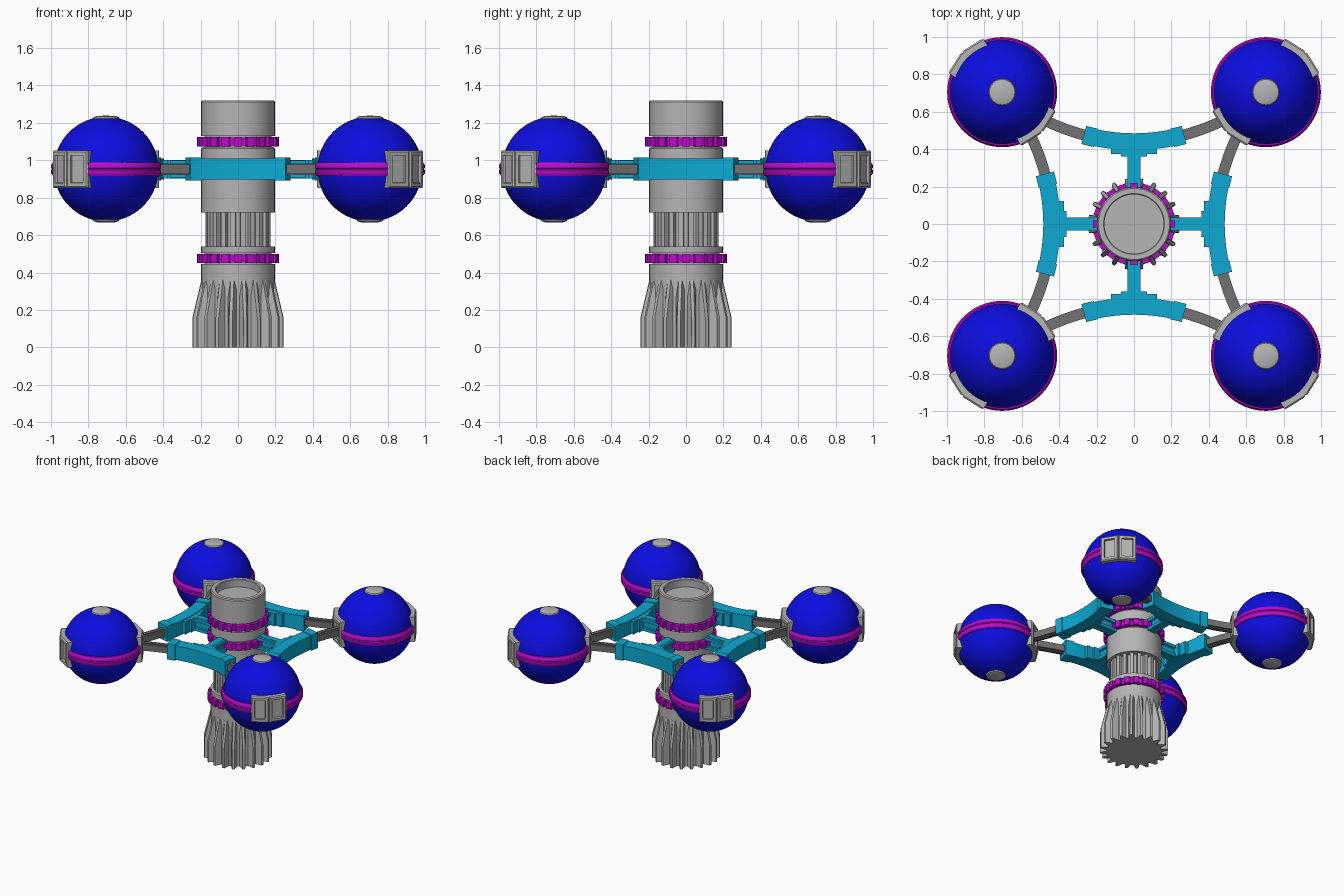
import bpy, bmesh, math
from mathutils import Matrix, Vector

cube = bpy.data.objects.get("Cube")
if cube:
    bpy.data.objects.remove(cube, do_unlink=True)


def material(name, r, g, b):
    m = bpy.data.materials.new(name)
    m.use_nodes = True
    m.diffuse_color = (r, g, b, 1)
    m.node_tree.nodes["Principled BSDF"].inputs["Base Color"].default_value = (r, g, b, 1)
    return m


GREY = material("light grey", 0.46, 0.46, 0.46)
DARK = material("dark grey", 0.17, 0.17, 0.17)
BLUE = material("blue", 0.004, 0.004, 0.75)
MAGENTA = material("magenta", 0.5, 0.003, 0.62)
TEAL = material("teal", 0.004, 0.4, 0.65)

ARM_Z = 0.953
TEETH = 20


def rot(angle):
    return Matrix.Rotation(angle, 4, 'Z')


def finish(name, bm, mat, smooth=False):
    bmesh.ops.remove_doubles(bm, verts=bm.verts, dist=1e-5)
    bmesh.ops.recalc_face_normals(bm, faces=bm.faces)
    me = bpy.data.meshes.new(name)
    bm.to_mesh(me)
    bm.free()
    me.materials.append(mat)
    ob = bpy.data.objects.new(name, me)
    bpy.context.collection.objects.link(ob)
    if smooth:
        bpy.ops.object.select_all(action='DESELECT')
        ob.select_set(True)
        bpy.context.view_layer.objects.active = ob
        bpy.ops.object.shade_smooth_by_angle(angle=math.radians(35))
    return ob


def loft(bm, rings, closed=False):
    """Skin a list of equal rings of points, capping the ends."""
    vs = [[bm.verts.new(p) for p in ring] for ring in rings]
    n = len(vs[0])
    pairs = list(zip(vs, vs[1:])) + ([(vs[-1], vs[0])] if closed else [])
    for a, b in pairs:
        for i in range(n):
            j = (i + 1) % n
            bm.faces.new((a[i], a[j], b[j], b[i]))
    if not closed:
        bm.faces.new(vs[0])
        bm.faces.new(vs[-1])


def lathe(name, profile, mat, centre=(0, 0, 0), segs=48):
    bm = bmesh.new()
    vs = [bm.verts.new((r, 0, z)) for r, z in profile]
    edges = [bm.edges.new(p) for p in zip(vs, vs[1:])]
    bmesh.ops.spin(bm, geom=vs + edges, cent=(0, 0, 0), axis=(0, 0, 1),
                   angle=math.tau, steps=segs, use_merge=False)
    bmesh.ops.translate(bm, verts=bm.verts, vec=centre)
    return finish(name, bm, mat, True)


def add_box(bm, lo, hi, matrix=Matrix()):
    lo, hi = Vector(lo), Vector(hi)
    m = matrix @ Matrix.Translation((lo + hi) / 2) @ Matrix.Diagonal((*(hi - lo), 1))
    return bmesh.ops.create_cube(bm, size=1, matrix=m)["verts"]


def add_fin(bm, profile, inner, outer, angle):
    """Radial fin from (radius, height) points, thinner at the tip."""
    r0 = min(r for r, z in profile)
    sides = [[rot(angle) @ Vector((r, s * (inner if r == r0 else outer), z))
              for r, z in profile] for s in (-1, 1)]
    loft(bm, sides)


# Central column: open cup at the top, stepped tube below
lathe("column_cup", [(0, 1.26), (0.158, 1.26), (0.158, 1.315), (0.163, 1.32), (0.19, 1.32),
                     (0.197, 1.313), (0.197, 1.13), (0.18, 1.13), (0.18, 1.065), (0, 1.065)], GREY)
lathe("column_body", [(0, 1.07), (0.19, 1.07), (0.197, 1.063), (0.197, 0.99), (0.18, 0.99),
                      (0.18, 0.92), (0.197, 0.92), (0.197, 0.72), (0, 0.72)], GREY)
lathe("fluted_core", [(0, 0.73), (0.145, 0.73), (0.145, 0.53), (0, 0.53)], GREY)
lathe("column_base", [(0, 0.54), (0.197, 0.54), (0.197, 0.505), (0.18, 0.505), (0.18, 0.445),
                      (0.197, 0.445), (0.197, 0), (0, 0)], GREY)

bm = bmesh.new()
for k in range(TEETH):
    add_fin(bm, [(0.13, 0.53), (0.175, 0.53), (0.175, 0.73), (0.13, 0.73)],
            0.013, 0.013, math.tau * (k + 0.5) / TEETH)
finish("column_flutes", bm, GREY)

bm = bmesh.new()
for k in range(TEETH):
    add_fin(bm, [(0.18, 0), (0.245, 0), (0.245, 0.16), (0.197, 0.36), (0.18, 0.36)],
            0.026, 0.009, math.tau * (k + 0.5) / TEETH)
finish("base_fins", bm, GREY)

# Toothed rings around the column
for name, z in (("upper_ring", 1.1), ("middle_ring", 0.955), ("lower_ring", 0.475)):
    lathe(name, [(0.175, z - 0.022), (0.2, z - 0.022), (0.2, z + 0.022), (0.175, z + 0.022)], MAGENTA)
    bm = bmesh.new()
    for k in range(TEETH):
        add_box(bm, (0.19, -0.02, z - 0.025), (0.22, 0.02, z + 0.025), rot(math.tau * k / TEETH))
    finish(name + "_teeth", bm, MAGENTA)


# Curved arms joining neighbouring spheres
def add_arc(bm, x0, x1, width, height, matrix, steps=14):
    rings = []
    for i in range(steps + 1):
        x = x0 + (x1 - x0) * i / steps
        mid = Vector((x, 0.44 + 0.5 * x * x, ARM_Z))
        side = Vector((-x, 1, 0)).normalized() * width / 2
        up = Vector((0, 0, height / 2))
        rings.append([matrix @ (mid + a * side + b * up)
                      for a, b in ((-1, -1), (1, -1), (1, 1), (-1, 1))])
    loft(bm, rings)


for k, side in enumerate(("back", "right", "front", "left")):
    m = rot(k * math.pi / 2)
    bm = bmesh.new()
    add_arc(bm, -0.51, 0.51, 0.058, 0.05, m, 20)
    add_arc(bm, -0.51, 0.51, 0.026, 0.062, m, 20)
    finish(side + "_rod", bm, DARK)

    bm = bmesh.new()
    add_arc(bm, -0.23, 0.23, 0.09, 0.112, m)
    for s in (-1, 1):
        add_arc(bm, s * 0.205, s * 0.268, 0.1, 0.122, m, 3)
    finish(side + "_arm_sleeve", bm, TEAL)

    # Strut with flanges and a foot plate
    bm = bmesh.new()
    for z in (ARM_Z - 0.035, ARM_Z + 0.035):
        add_box(bm, (-0.035, 0.17, z - 0.012), (0.035, 0.41, z + 0.012), m)
    add_box(bm, (-0.016, 0.17, ARM_Z - 0.05), (0.016, 0.41, ARM_Z + 0.05), m)
    add_box(bm, (-0.122, 0.375, ARM_Z - 0.05), (0.122, 0.42, ARM_Z + 0.05), m)
    add_box(bm, (-0.07, 0.36, ARM_Z - 0.05), (0.07, 0.38, ARM_Z + 0.05), m)
    finish(side + "_strut", bm, TEAL)


# Corner spheres with belts, caps and framed ports
def add_port(bm, matrix):
    verts = add_box(bm, (0.2, -0.066, -0.1), (0.298, 0.066, 0.1), matrix)
    out = matrix.to_3x3() @ Vector((1, 0, 0))
    bm.normal_update()
    face = max({f for v in verts for f in v.link_faces}, key=lambda f: f.normal.dot(out))
    rim = list(face.edges)
    bmesh.ops.bevel(bm, geom=rim, offset=0.008, segments=1, affect='EDGES')
    bm.normal_update()
    target = matrix @ Vector((0.298, 0, 0))
    face = min(bm.faces, key=lambda f: (f.calc_center_median() - target).length)
    bmesh.ops.inset_individual(bm, faces=[face], thickness=0.026)
    bmesh.ops.inset_individual(bm, faces=[face], thickness=0.003, depth=-0.015)


for k, corner in enumerate(("back_left", "back_right", "front_right", "front_left")):
    turn = math.pi / 4 + k * math.pi / 2
    place = rot(turn) @ Matrix.Translation((0.705 * math.sqrt(2), 0, ARM_Z))
    centre = place.translation

    bm = bmesh.new()
    bmesh.ops.create_uvsphere(bm, u_segments=48, v_segments=32, radius=0.28,
                              matrix=Matrix.Translation(centre))
    finish(corner + "_sphere", bm, BLUE, True)

    # Belt halves run between the ports
    section = [(0.26, -0.036), (0.285, -0.036), (0.294, -0.022), (0.294, -0.006), (0.288, 0),
               (0.294, 0.006), (0.294, 0.022), (0.285, 0.036), (0.26, 0.036)]
    bm = bmesh.new()
    for start in (22, 202):
        loft(bm, [[place @ rot(math.radians(start + 136 * i / 24)) @ Vector((r, 0, z))
                   for r, z in section] for i in range(25)])
    finish(corner + "_belt", bm, MAGENTA, True)

    for name, s in (("top", 1), ("bottom", -1)):
        lathe(f"{corner}_{name}_cap", [(0, s * 0.286), (0.05, s * 0.284), (0.068, s * 0.278),
                                       (0.073, s * 0.27), (0.073, s * 0.25)], GREY, centre, 24)

    bm = bmesh.new()
    for base in (0, math.pi):
        for tilt in (-13, 13):
            add_port(bm, place @ rot(base + math.radians(tilt)))
    finish(corner + "_ports", bm, GREY)
